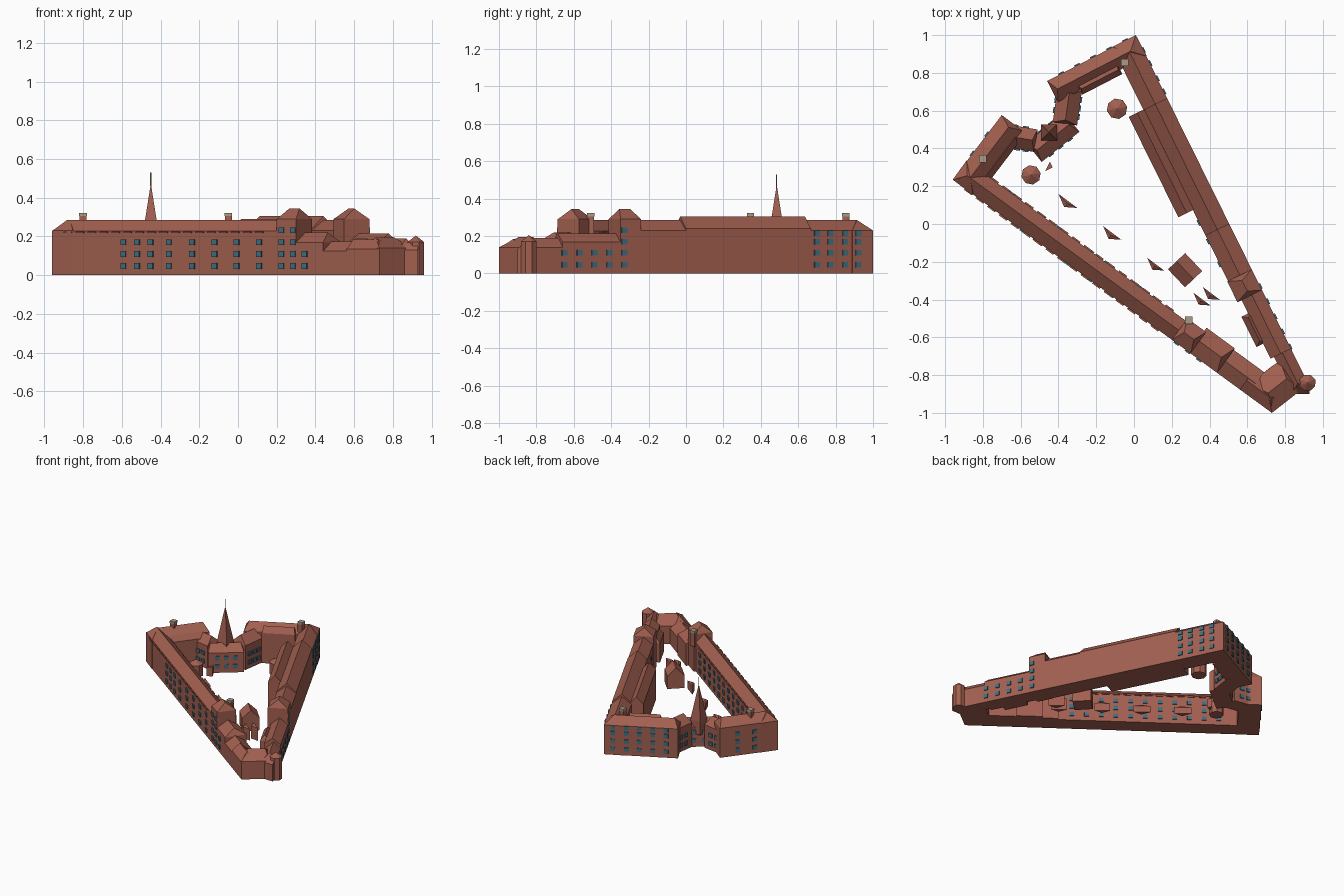
import bpy, bmesh, math
from mathutils import Vector, Matrix

if "Cube" in bpy.data.objects:
    bpy.data.objects.remove(bpy.data.objects["Cube"])


def material(name, rgb):
    m = bpy.data.materials.new(name)
    m.diffuse_color = (*rgb, 1)
    m.use_nodes = True
    m.node_tree.nodes["Principled BSDF"].inputs["Base Color"].default_value = m.diffuse_color
    return m


BRICK = material("brick", (0.36, 0.115, 0.08))
GLASS = material("window_glass", (0.05, 0.16, 0.22))
STONE = material("chimney_stone", (0.40, 0.33, 0.25))


def finish(name, bm, mat):
    bmesh.ops.recalc_face_normals(bm, faces=bm.faces)
    me = bpy.data.meshes.new(name)
    bm.to_mesh(me)
    bm.free()
    me.materials.append(mat)
    ob = bpy.data.objects.new(name, me)
    bpy.context.collection.objects.link(ob)


def frame(a, b):
    """Length, direction and inward (left) normal of a wall line."""
    a, b = Vector(a), Vector(b)
    d = (b - a).normalized()
    return (b - a).length, d, Vector((-d.y, d.x))


def wing(name, a, b, width, eave, ridge, hip0=0.0, hip1=0.0, t0=0.0, t1=1.0, offset=0.0):
    """Pitched-roof block along the part t0..t1 of outer wall line a-b."""
    L, d, n = frame(a, b)
    bm = bmesh.new()
    ends = []
    for s, hip in ((t0 * L, hip0), (t1 * L, -hip1)):
        ring = []
        for k, z, h in ((0, 0, 0), (0, eave, 0), (.5, ridge, hip), (1, eave, 0), (1, 0, 0)):
            p = Vector(a) + d * (s + h) + n * (offset + k * width)
            ring.append(bm.verts.new((p.x, p.y, z)))
        ends.append(ring)
    for i in range(5):
        j = (i + 1) % 5
        bm.faces.new((ends[0][i], ends[0][j], ends[1][j], ends[1][i]))
    for r in ends:
        bm.faces.new((r[0], r[1], r[3], r[4]))
        bm.faces.new((r[1], r[2], r[3]))
    finish(name, bm, BRICK)


def panels(name, a, b, ts, zs, depth=0.0, size=(0.032, 0.014, 0.03), mat=GLASS):
    """Grid of small boxes set in a wall, depth measured inward."""
    L, d, n = frame(a, b)
    bm = bmesh.new()
    for t in ts:
        for z in zs:
            p = Vector(a) + d * (t * L) + n * depth
            m = (Matrix.Translation((p.x, p.y, z))
                 @ Matrix.Rotation(math.atan2(d.y, d.x), 4, 'Z') @ Matrix.Diagonal((*size, 1)))
            bmesh.ops.create_cube(bm, size=1, matrix=m)
    finish(name, bm, mat)


def prism(name, pts, z0, z1, apex=None, mat=BRICK):
    """Upright prism, optionally with a pointed roof."""
    bm = bmesh.new()
    lo = [bm.verts.new((x, y, z0)) for x, y in pts]
    hi = [bm.verts.new((x, y, z1)) for x, y in pts]
    n = len(pts)
    top = None
    if apex:
        top = bm.verts.new((sum(p[0] for p in pts) / n, sum(p[1] for p in pts) / n, apex))
    else:
        bm.faces.new(hi)
    bm.faces.new(lo)
    for i in range(n):
        j = (i + 1) % n
        bm.faces.new((lo[i], lo[j], hi[j], hi[i]))
        if top:
            bm.faces.new((hi[i], hi[j], top))
    finish(name, bm, mat)


def ngon(x, y, r, n, turn=0.0):
    return [(x + r * math.cos(turn + math.tau * i / n), y + r * math.sin(turn + math.tau * i / n))
            for i in range(n)]


# Outer corners of the triangular block
W, T, E, N = (-0.96, 0.235), (0.73, -1.0), (0.925, -0.85), (0.01, 1.0)
NW, WN = (-0.46, 0.757), (-0.70, 0.577)


def sx(x):
    return (x - W[0]) / (T[0] - W[0])


def ey(y):
    return (y - E[1]) / (N[1] - E[1])


# South range
wing("south_wing", W, T, .125, .228, .285, .05, 0, 0, sx(.22))
wing("south_pavilion", W, T, .14, .29, .345, .03, .03, sx(.20), sx(.30))
wing("south_middle_block", W, T, .16, .17, .22, 0, .03, sx(.29), sx(.44))
wing("south_low_block", W, T, .15, .125, .175, 0, 0, sx(.42), sx(.60))
wing("south_end_block", W, T, .12, .135, .185, 0, .05, sx(.56), 1)

# Blunt south-east tip and corner turret
wing("tip_block", T, (.89, -.875), .19, .14, .195, .05, .03)
prism("tip_infill", [(.78, -.94), (.92, -.86), (.84, -.68), (.72, -.76), (.62, -.84)], 0, .14)
prism("corner_turret", ngon(.918, -.84, .045, 8, .39), 0, .172, .205)
wing("turret_porch", (.86, -.90), (.93, -.90), .07, .13, .17)

# East range
wing("east_end_block", E, N, .10, .14, .19, .03, 0, 0, ey(-.62))
wing("east_low_block", E, N, .12, .168, .215, 0, 0, ey(-.66), ey(-.33))
wing("east_low_annex", E, N, .06, .15, .19, .02, .02, ey(-.58), ey(-.42), .10)
wing("east_pavilion", E, N, .145, .29, .345, .03, .03, ey(-.35), ey(-.24))
wing("east_middle_block", E, N, .14, .23, .285, 0, 0, ey(-.25), ey(.10))
wing("east_main_block", E, N, .14, .24, .305, 0, 0, ey(.0), ey(.667))
wing("east_inner_aisle", E, N, .10, .235, .29, 0, 0, ey(.136), ey(.667), .126)
wing("east_north_block", E, N, .14, .23, .285, 0, .07, ey(.65), 1)

# North and west ranges
wing("north_wing", N, NW, .125, .23, .285, .065, .03)
wing("north_inner_block", N, NW, .06, .235, .28, .01, .01, .30, .75, .09)
wing("west_wing", WN, W, .135, .23, .285, .03, .065)
wing("west_inner_block", WN, W, .06, .2, .24, .01, .01, .10, .75, .10)

# Angled entrance range linking north and west
LINK = [("link_north", (-.405, .72), (-.43, .54), .13, .19, .25),
        ("link_middle", (-.37, .59), (-.57, .43), .13, .155, .205),
        ("link_west", (-.51, .50), (-.69, .53), .12, .18, .235)]
for nm, a, b, w, e, r in LINK:
    wing(nm, a, b, w, e, r, .02, .02)
    panels(nm + "_outer_windows", a, b, (.35, .65), (.05, .115))
    panels(nm + "_court_windows", a, b, (.25, .5, .75), (.05, .115), w)

# Spire with finial
prism("spire_base", ngon(-.45, .485, .06, 4, math.pi / 4), .10, .205, .475)
prism("spire_finial", ngon(-.45, .485, .003, 6), .46, .53, mat=STONE)

# Chimneys
for i, (x, y) in enumerate([(-.80, .345), (-.05, .855), (.29, -.51)]):
    prism(f"chimney_{i}", ngon(x, y, .026, 4, math.pi / 4), .2, .31, mat=BRICK)
    prism(f"chimney_cap_{i}", ngon(x, y, .028, 4, math.pi / 4), .305, .322, mat=STONE)

# Windows
ROWS = (.047, .11, .17)
TALL = ROWS + (.232,)
S_COLS = [sx(x) for x in (-.59, -.52, -.45, -.355, -.235, -.12, -.005, .11)]
panels("south_windows", W, T, S_COLS, ROWS)
panels("south_pavilion_windows", W, T, (sx(.225), sx(.285)), TALL)
panels("south_middle_windows", W, T, (sx(.345),), ROWS[:2])
panels("south_court_windows", W, T, [.14 + .05 * i for i in range(11)], ROWS, .125)
panels("east_windows", E, N, [ey(y) for y in (.70, .77, .85, .92)], (.047, .11, .17, .215))
panels("east_low_windows", E, N, [ey(y) for y in (-.65, -.57, -.49, -.41)], ROWS[:2])
panels("east_pavilion_windows", E, N, (ey(-.33),), TALL)
panels("east_court_windows", E, N, [ey(y) for y in (-.15, -.03, .07)], ROWS, .14)
panels("north_windows", N, NW, (.12, .3, .48, .66, .84), (.047, .11, .17, .215))
panels("west_windows", WN, W, (.3, .6), ROWS)

# Eave brackets on both long sides of the south wing
for nm, dep in (("south_outer_brackets", 0), ("south_court_brackets", .125)):
    panels(nm, W, T, [.05 + .0365 * i for i in range(17)], (.222,), dep, (.05, .016, .01), BRICK)

# Courtyard buildings
prism("court_kiosk_north", ngon(-.09, .61, .055, 8, .2), 0, .09, .12)
prism("court_kiosk_west", ngon(-.545, .26, .052, 8, .2), 0, .09, .12)
wing("court_house", (.18, -.24), (.27, -.335), .125, .10, .16)
prism("court_shed_entrance", [(-.47, .28), (-.43, .30), (-.445, .33)], 0, .07)

# Small wedge-shaped sheds along the courtyard
WEDGES = [(-.35, .12, .05, .05), (-.115, -.05, .048, .05), (.115, -.215, .045, .06),
          (.36, -.40, .045, .09), (.41, -.37, .045, .10)]
for i, (x, y, s, h) in enumerate(WEDGES):
    prism(f"court_shed_{i}", [(x - s, y + .8 * s), (x - .4 * s, y - .6 * s), (x + s, y - .7 * s)], 0, h, h + .015)
